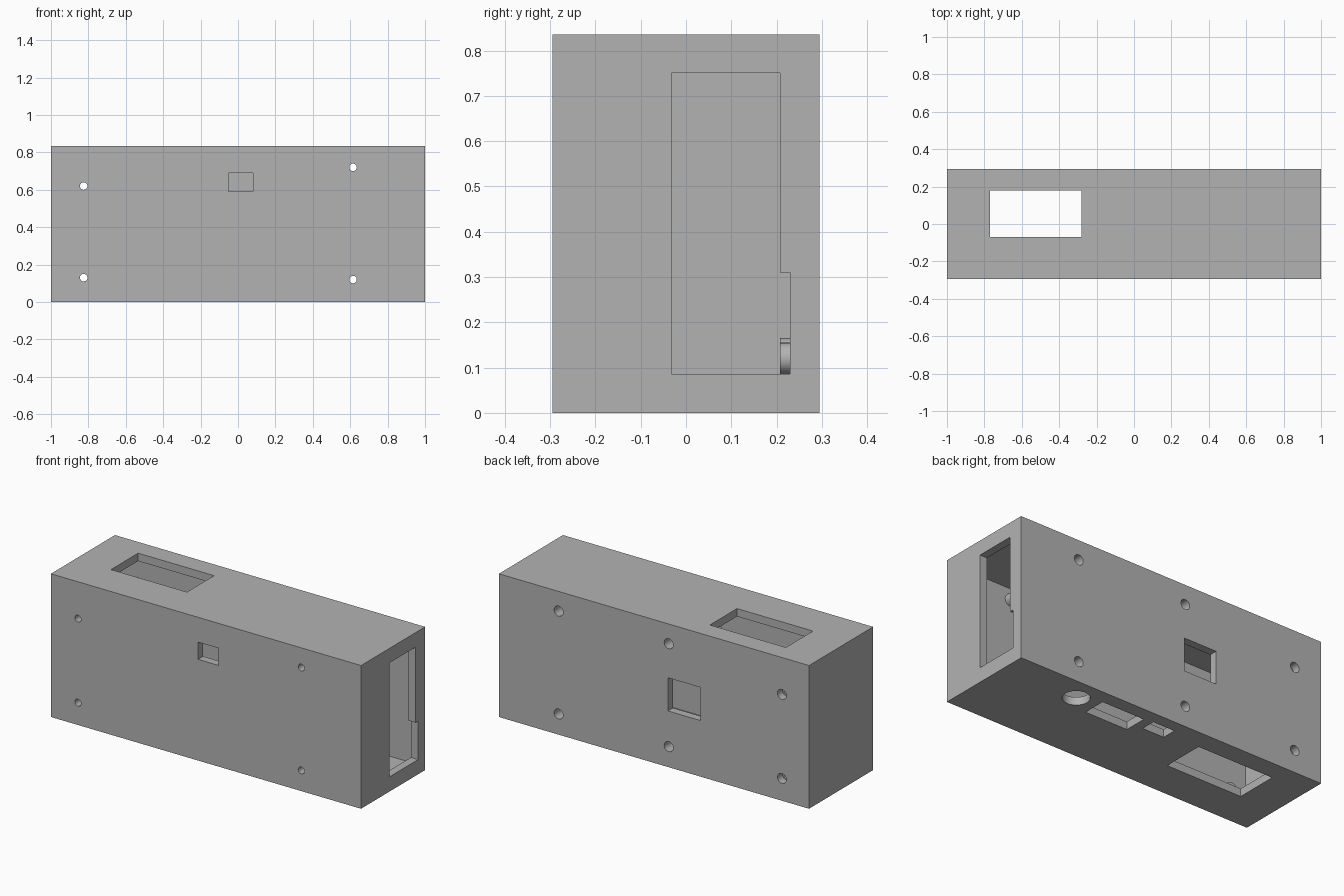
import bpy
from math import pi

if "Cube" in bpy.data.objects:
    bpy.data.objects.remove(bpy.data.objects["Cube"], do_unlink=True)

W, D, H, WALL = 1.0, 0.295, 0.835, 0.046   # half width, half depth, height, wall

grey = bpy.data.materials.new("plain_grey")
grey.use_nodes = True
colour = (0.45, 0.45, 0.45, 1)
grey.diffuse_color = colour
grey.node_tree.nodes["Principled BSDF"].inputs["Base Color"].default_value = colour


def block(name, x, y, z):
    """Box from three (low, high) ranges."""
    bpy.ops.mesh.primitive_cube_add(size=1)
    ob = bpy.context.object
    ob.name = name
    ob.location = [(a + b) / 2 for a, b in (x, y, z)]
    ob.scale = [b - a for a, b in (x, y, z)]
    bpy.ops.object.transform_apply(location=True, scale=True)
    return ob


def rod(name, x, z, r, y0, y1):
    """Cylinder running front to back."""
    bpy.ops.mesh.primitive_cylinder_add(
        vertices=32, radius=r, depth=y1 - y0,
        location=(x, (y0 + y1) / 2, z), rotation=(pi / 2, 0, 0))
    ob = bpy.context.object
    ob.name = name
    bpy.ops.object.transform_apply(location=True, rotation=True)
    return ob


def combine(tool, operation="DIFFERENCE"):
    """Boolean a tool into the case, then discard the tool."""
    bpy.context.view_layer.objects.active = case
    mod = case.modifiers.new("combine", "BOOLEAN")
    mod.operation, mod.solver, mod.object = operation, "EXACT", tool
    bpy.ops.object.modifier_apply(modifier=mod.name)
    bpy.data.objects.remove(tool, do_unlink=True)


# Hollow case
case = block("case", (-W, W), (-D, D), (0, H))
combine(block("cavity", (-W + WALL, W - WALL), (-D + WALL, D - WALL), (WALL, H - WALL)))

# Screw bosses on the inside of the front and back walls
through = [(-0.825, 0.13), (-0.825, 0.62), (0.615, 0.12), (0.615, 0.72)]
back_only = [(-0.095, 0.12), (-0.095, 0.72)]
BOSS = 0.208
for x, z in through + back_only:
    combine(rod("back_boss", x, z, 0.035, BOSS, D - WALL / 2), "UNION")
for x, z in through:
    combine(rod("front_boss", x, z, 0.035, -D + WALL / 2, -BOSS), "UNION")

# Screw holes: narrow in front, wide at the back, counterbored near the closed end
for x, z in through:
    combine(rod("front_hole", x, z, 0.02, -D - 0.1, -0.1))
    combine(rod("narrow_back_hole", x, z, 0.02, 0.1, D + 0.1))
for x, z in through + back_only:
    floor = D - WALL if x < -0.5 else 0.1
    combine(rod("wide_back_hole", x, z, 0.029, floor, D + 0.1))

# Windows in the front and back
combine(block("front_window", (-0.05, 0.08), (-D - 0.1, -0.2), (0.59, 0.69)))
combine(block("back_window", (-0.30, -0.09), (0.2, D + 0.1), (0.327, 0.52)))

# Matching slots in the top and bottom
for z in ((-0.1, 0.1), (H - 0.1, H + 0.1)):
    combine(block("slot", (-0.77, -0.28), (-0.07, 0.18), z))

# Connector openings in the bottom
combine(block("wide_port", (0.115, 0.39), (0.08, 0.215), (-0.1, 0.06)))
combine(block("small_port", (-0.08, 0.06), (0.14, 0.225), (-0.1, 0.06)))
bpy.ops.mesh.primitive_cylinder_add(vertices=48, radius=0.072, depth=0.16,
                                    location=(0.52, 0.16, -0.02))
combine(bpy.context.object)

# Stepped opening in the left end
combine(block("end_opening", (W - WALL - 0.01, W + 0.1), (-0.032, 0.208), (0.086, 0.75)))
combine(block("end_step", (W - WALL - 0.01, W + 0.1), (0.1, 0.23), (0.086, 0.31)))

# Finish
case.data.materials.clear()
case.data.materials.append(grey)
for face in case.data.polygons:
    face.material_index = 0
bpy.ops.object.select_all(action="DESELECT")
case.select_set(True)
bpy.context.view_layer.objects.active = case
bpy.ops.object.shade_smooth_by_angle(angle=pi / 6)
